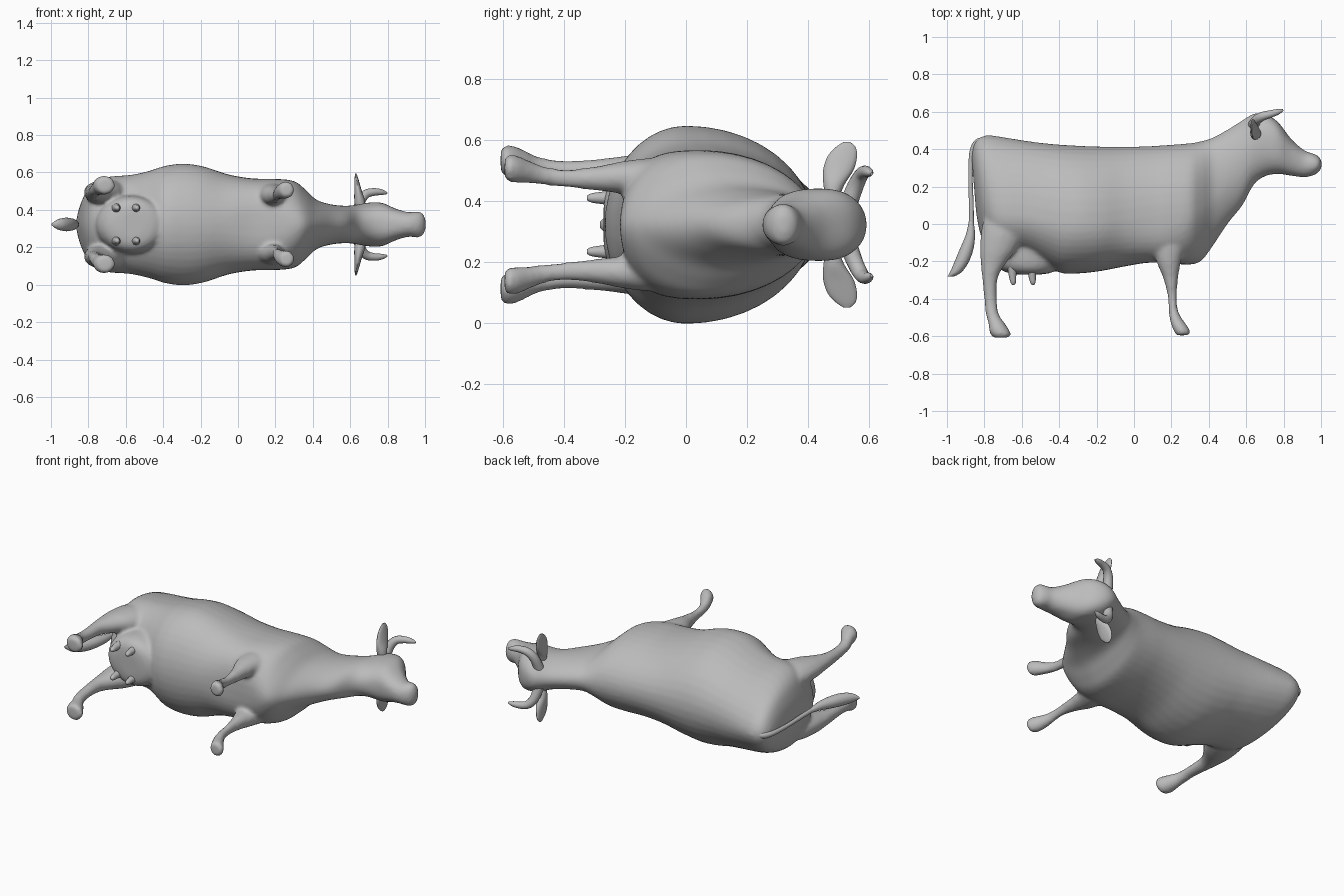
import bpy, math
from mathutils import Vector

MID = 0.322  # height of the animal's plane of symmetry (it lies on its side)
hide = bpy.data.materials.new("grey hide")
hide.diffuse_color = (0.5, 0.5, 0.5, 1)


def smooth_rows(rows, steps):
    """Catmull-Rom interpolation between rows of numbers."""
    out, n = [], len(rows)
    for i in range(n - 1):
        a, b, c, d = (rows[max(i - 1, 0)], rows[i], rows[i + 1], rows[min(i + 2, n - 1)])
        for k in range(steps):
            t = k / steps
            out.append([0.5 * (2 * q + (r - p) * t + (2 * p - 5 * q + 4 * r - s) * t * t
                               + (3 * q - p - 3 * r + s) * t ** 3)
                        for p, q, r, s in zip(a, b, c, d)])
    return out + [list(rows[-1])]


def skin(name, rings):
    """Skin closed rings of points and cap both ends."""
    n = len(rings[0])
    verts = [p for r in rings for p in r]
    faces = [(i * n + j, i * n + (j + 1) % n, (i + 1) * n + (j + 1) % n, (i + 1) * n + j)
             for i in range(len(rings) - 1) for j in range(n)]
    faces += [tuple(range(n))[::-1], tuple(range(len(verts) - n, len(verts)))]
    me = bpy.data.meshes.new(name)
    me.from_pydata(verts, [], faces)
    me.materials.append(hide)
    ob = bpy.data.objects.new(name, me)
    bpy.context.collection.objects.link(ob)
    bpy.context.view_layer.objects.active = ob
    ob.select_set(True)
    bpy.ops.object.mode_set(mode='EDIT')
    bpy.ops.mesh.select_all(action='SELECT')
    bpy.ops.mesh.normals_make_consistent(inside=False)
    bpy.ops.object.mode_set(mode='OBJECT')
    bpy.ops.object.shade_smooth_by_angle(angle=math.radians(60))
    ob.select_set(False)
    return ob


def limb(name, rows, side, n=16, steps=4, axis='Y'):
    """Rows are x, y, sideways offset, and two radii; rings lie across the given axis."""
    rings = []
    for x, y, o, r1, r2 in smooth_rows(rows, steps):
        ring = []
        for j in range(n):
            a = 2 * math.pi * j / n
            u, v = r1 * math.cos(a), r2 * math.sin(a)
            ring.append((x + u, y, MID + side * o + v) if axis == 'Y'
                        else (x + u, y + v, MID + side * o))
        rings.append(ring)
    return skin(name, rings)


def tube(name, rows, side, n=12):
    """Rows are x, y, sideways offset and radius; rings follow the path."""
    pts = smooth_rows(rows, 5)
    path = [Vector((x, y, MID + side * o)) for x, y, o, r in pts]
    rings = []
    for i, p in enumerate(path):
        t = (path[min(i + 1, len(path) - 1)] - path[max(i - 1, 0)]).normalized()
        u = t.cross(Vector((0.2, -0.6, 1))).normalized()
        v = t.cross(u)
        rings.append([p + pts[i][3] * (u * math.cos(2 * math.pi * j / n)
                                       + v * math.sin(2 * math.pi * j / n)) for j in range(n)])
    return skin(name, rings)


def bump(x, centre, reach):
    """Weight that is 1 at the centre and fades to 0 at the reach."""
    return 0.5 + 0.5 * math.cos(math.pi * min(abs(x - centre) / reach, 1))


# Trunk, neck and head: x, back line, belly line, height of widest point, half width
body = [
    (-0.868, 0.36, 0.05, 0.20, 0.03), (-0.858, 0.42, -0.06, 0.16, 0.11),
    (-0.83, 0.46, -0.13, 0.10, 0.185), (-0.78, 0.475, -0.16, 0.06, 0.232),
    (-0.70, 0.465, -0.17, 0.05, 0.256), (-0.58, 0.445, -0.165, 0.04, 0.264),
    (-0.48, 0.432, -0.215, 0.02, 0.285), (-0.39, 0.424, -0.262, 0.0, 0.313),
    (-0.29, 0.418, -0.264, 0.0, 0.325), (-0.18, 0.414, -0.252, 0.0, 0.309),
    (-0.05, 0.413, -0.227, 0.02, 0.267), (0.08, 0.416, -0.207, 0.04, 0.246),
    (0.20, 0.424, -0.212, 0.05, 0.244), (0.30, 0.432, -0.217, 0.06, 0.232),
    (0.36, 0.443, -0.197, 0.08, 0.187), (0.42, 0.462, -0.12, 0.13, 0.132),
    (0.50, 0.505, 0.0, 0.24, 0.107), (0.58, 0.555, 0.10, 0.34, 0.10),
    (0.64, 0.59, 0.21, 0.42, 0.107), (0.70, 0.588, 0.255, 0.44, 0.117),
    (0.77, 0.545, 0.268, 0.42, 0.116), (0.84, 0.455, 0.258, 0.37, 0.086),
    (0.91, 0.395, 0.25, 0.325, 0.066), (0.96, 0.376, 0.26, 0.32, 0.07),
    (0.99, 0.36, 0.28, 0.32, 0.058), (1.003, 0.335, 0.305, 0.32, 0.024)]
rings = []
for x, top, bot, wide, w in smooth_rows(body, 4):
    ring = []
    # squarer shoulders and forehead, keeled brisket, slightly ridged rump
    under = 1 - 0.3 * bump(x, 0.12, 0.28) + 0.15 * bump(x, 0.37, 0.14) - 0.2 * bump(x, 0.8, 0.2)
    over = 1 - 0.25 * bump(x, 0.76, 0.16) + 0.12 * bump(x, -0.74, 0.2)
    rear = min(max((-0.6 - x) / 0.25, 0), 1)
    for j in range(40):
        a = 2 * math.pi * j / 40
        s, c = math.sin(a), math.cos(a)
        q = over if s > 0 else under
        y = wide + ((top - wide) * s ** q if s > 0 else -(wide - bot) * abs(s) ** q)
        z = w * math.copysign(abs(c) ** q, c)
        ring.append((x + 0.08 * rear * (top - y), y, MID + z))
    rings.append(ring)
trunk = skin("body", rings)

# Legs: tapering shanks that end in forward-pointing hooves
hind = [(-0.69, 0.14, 0.15, 0.09, 0.05), (-0.70, -0.02, 0.165, 0.115, 0.072),
        (-0.725, -0.13, 0.172, 0.10, 0.064), (-0.752, -0.21, 0.175, 0.068, 0.05),
        (-0.77, -0.29, 0.176, 0.042, 0.04),
        (-0.767, -0.40, 0.178, 0.034, 0.032), (-0.758, -0.48, 0.188, 0.035, 0.034),
        (-0.735, -0.53, 0.202, 0.044, 0.043), (-0.72, -0.57, 0.21, 0.055, 0.051),
        (-0.71, -0.597, 0.21, 0.053, 0.049), (-0.715, -0.608, 0.21, 0.035, 0.035)]
fore = [(0.20, 0.06, 0.15, 0.09, 0.05), (0.19, -0.10, 0.158, 0.085, 0.06),
        (0.186, -0.20, 0.156, 0.066, 0.054), (0.196, -0.29, 0.152, 0.04, 0.041),
        (0.205, -0.39, 0.152, 0.024, 0.03), (0.21, -0.46, 0.16, 0.025, 0.031),
        (0.225, -0.51, 0.172, 0.035, 0.037), (0.246, -0.55, 0.182, 0.043, 0.045),
        (0.26, -0.582, 0.185, 0.043, 0.045), (0.256, -0.595, 0.185, 0.03, 0.032)]
ear = [(0.655, 0.48, 0.08, 0.025, 0.02), (0.65, 0.485, 0.13, 0.028, 0.034),
       (0.642, 0.50, 0.18, 0.02, 0.05), (0.636, 0.513, 0.225, 0.013, 0.048),
       (0.632, 0.524, 0.255, 0.008, 0.032), (0.63, 0.528, 0.272, 0.003, 0.01)]
horn = [(0.64, 0.53, 0.06, 0.03), (0.655, 0.555, 0.125, 0.027), (0.685, 0.575, 0.163, 0.024),
        (0.73, 0.588, 0.174, 0.02), (0.77, 0.6, 0.172, 0.015), (0.797, 0.609, 0.167, 0.005)]
fused = []
for side, label in ((1, "left"), (-1, "right")):
    fused.append(limb("hind_leg_" + label, hind, side))
    fused.append(limb("front_leg_" + label, fore, side))
    limb("ear_" + label, ear, side, axis='Z')
    tube("horn_" + label, horn, side)
    for i, x in enumerate((-0.65, -0.545)):
        limb("teat_%s_%d" % (label, i + 1),
             [(x, -0.22, 0.088, 0.028, 0.028), (x, -0.27, 0.088, 0.021, 0.021),
              (x + 0.004, -0.31, 0.088, 0.015, 0.015), (x + 0.005, -0.325, 0.088, 0.007, 0.007)],
             side, n=12)

# Udder, running forward into the belly
fused.append(limb("udder", [(-0.57, -0.06, 0, 0.2, 0.16), (-0.57, -0.17, 0, 0.19, 0.155),
                            (-0.565, -0.23, 0, 0.165, 0.143), (-0.56, -0.26, 0, 0.12, 0.115),
                            (-0.56, -0.27, 0, 0.06, 0.07)], 1, n=24))

# Melt trunk, legs and udder into one continuous hide
for ob in fused + [trunk]:
    ob.select_set(True)
bpy.context.view_layer.objects.active = trunk
bpy.ops.object.join()
trunk.modifiers.clear()
melt = trunk.modifiers.new("melt", 'REMESH')
melt.mode = 'VOXEL'
melt.voxel_size = 0.011
melt.use_smooth_shade = True
relax = trunk.modifiers.new("relax", 'SMOOTH')
relax.factor = 0.5
relax.iterations = 8
trunk.select_set(False)

# Tail and its hair tuft
tube("tail", [(-0.79, 0.44, 0, 0.022), (-0.835, 0.435, 0, 0.02), (-0.866, 0.38, 0, 0.015),
              (-0.874, 0.25, 0, 0.012), (-0.87, 0.1, 0, 0.013), (-0.87, -0.03, 0, 0.014)], 1)
limb("tail_tuft", [(-0.87, 0.02, 0, 0.012, 0.012), (-0.875, -0.06, 0, 0.025, 0.024),
                   (-0.897, -0.14, 0, 0.037, 0.034), (-0.925, -0.21, 0, 0.038, 0.036),
                   (-0.955, -0.26, 0, 0.03, 0.028), (-0.982, -0.282, 0, 0.016, 0.01)], 1)
